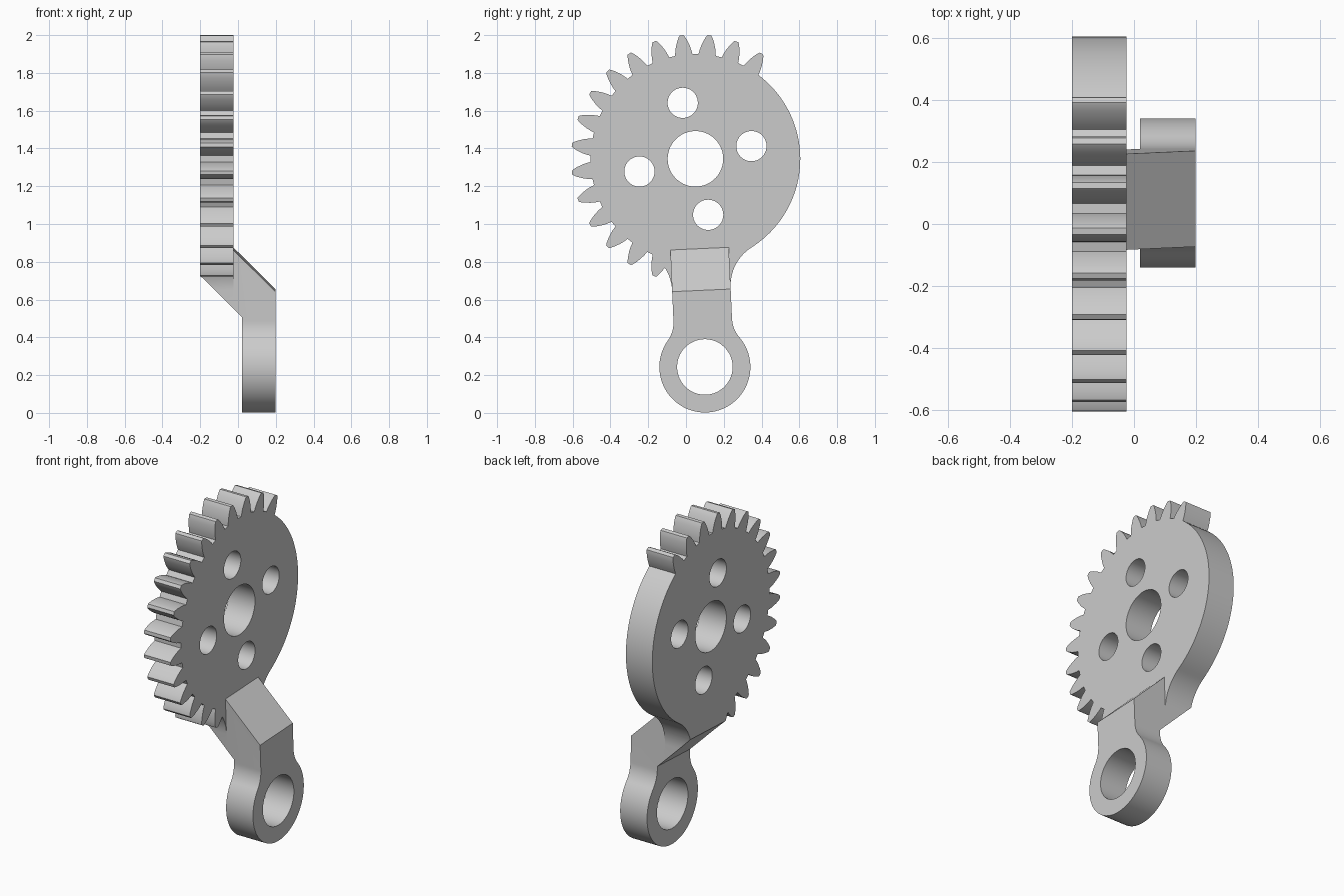
import bpy, bmesh
from math import radians, degrees, cos, sin, atan2, hypot, pi
from mathutils import Matrix

if "Cube" in bpy.data.objects:
    bpy.data.objects.remove(bpy.data.objects["Cube"])

# Local frame: gear centre at the origin, arm pointing down -z, then tilted
GEAR_Y, GEAR_Z = 0.05, 1.345
ARM_LEN, TILT = 1.103, 0.0453
ROOT_R, HOLE_R, PIN_R, RING_R = 0.555, 0.147, 0.08, 0.241
BACK, STEP, FRONT_IN, FRONT = -0.2, -0.025, 0.02, 0.198
HALF_W = 0.155
UNDER_Z = -0.832
TEETH, FIRST, PITCH = 16, 55.25, 360 / 28

grey = bpy.data.materials.new("plain_grey")
grey.use_nodes = True
grey.diffuse_color = (0.6, 0.6, 0.6, 1)
grey.node_tree.nodes["Principled BSDF"].inputs["Base Color"].default_value = (0.6, 0.6, 0.6, 1)


def arc(cy, cz, r, a, b, n):
    steps = [radians(a + (b - a) * i / n) for i in range(n + 1)]
    return [(cy + r * cos(t), cz + r * sin(t)) for t in steps]


def mirrored(points):
    return [(-y, z) for y, z in reversed(points)]


def prism(name, verts, offset):
    """Extrude a planar outline along an offset vector."""
    bm = bmesh.new()
    face = bm.faces.new([bm.verts.new(v) for v in verts])
    ext = bmesh.ops.extrude_face_region(bm, geom=[face])
    moved = [g for g in ext["geom"] if isinstance(g, bmesh.types.BMVert)]
    bmesh.ops.translate(bm, vec=offset, verts=moved)
    bmesh.ops.recalc_face_normals(bm, faces=bm.faces)
    mesh = bpy.data.meshes.new(name)
    bm.to_mesh(mesh)
    bm.free()
    mesh.materials.append(grey)
    obj = bpy.data.objects.new(name, mesh)
    bpy.context.collection.objects.link(obj)
    return obj


def plate(name, outline, x0, x1):
    return prism(name, [(x0, y, z) for y, z in outline], (x1 - x0, 0, 0))


def combine(target, tool, operation):
    mod = target.modifiers.new(operation, "BOOLEAN")
    mod.operation, mod.solver, mod.object = operation, "EXACT", tool
    bpy.context.view_layer.objects.active = target
    bpy.ops.object.modifier_apply(modifier=mod.name)
    bpy.data.objects.remove(tool)


def drill(target, y, z, r):
    combine(target, plate("hole_cutter", arc(y, z, r, 0, 354.375, 63), -0.5, 0.5), "DIFFERENCE")


# Toothed plate: neck, fillet, smooth rim, teeth, fillet
fillet = arc(HALF_W + 0.24, -0.69, 0.24, 180, 120, 16)
outline = [(HALF_W, -0.9)] + fillet
outline += arc(0, 0, ROOT_R, -58, FIRST - 6, 48)
flank = [(0.555, 0.046), (0.575, 0.043), (0.6, 0.037), (0.63, 0.026), (0.65, 0.016), (0.658, 0.010)]
for k in range(TEETH):
    mid = radians(FIRST + k * PITCH)
    sides = [(r, -h) for r, h in flank] + [(r, h) for r, h in reversed(flank)]
    for r, h in sides:
        if k == TEETH - 1 and h > 0 and r < 0.6:
            continue
        outline.append((r * cos(mid + h / r), r * sin(mid + h / r)))
outline += [p for p in mirrored(fillet) if degrees(atan2(-p[0], -p[1])) < 18.5]
outline.append((-HALF_W, -0.9))
gear = plate("gear_plate", outline, BACK, STEP)

# Slanted underside of the plate
bm = bmesh.new()
bm.from_mesh(gear.data)
cut = bmesh.ops.bisect_plane(bm, geom=bm.verts[:] + bm.edges[:] + bm.faces[:],
                             plane_co=(FRONT_IN, 0, UNDER_Z), plane_no=(1, 0, 1), clear_inner=True)
bmesh.ops.holes_fill(bm, edges=[e for e in bm.edges if e.is_boundary], sides=0)
bmesh.ops.recalc_face_normals(bm, faces=bm.faces)
bm.to_mesh(gear.data)
bm.free()

# Centre bore and four pin holes
drill(gear, 0, 0, HOLE_R)
for i in range(4):
    a = radians(10.2) + i * pi / 2
    drill(gear, 0.304 * cos(a), 0.304 * sin(a), PIN_R)

# Cranked arm with an eye: outline trimmed by its side profile
half = [(HALF_W, -0.4)]
half += arc(HALF_W + 0.165, 0.25 - ARM_LEN, 0.165, 180, 218, 10)
half += arc(0, -ARM_LEN, RING_R, 36, -90, 32)
arm = plate("cranked_arm", half + mirrored(half[:-1]), STEP, FRONT)
profile = [(STEP, -0.476), (FRONT, -0.697), (FRONT + 0.1, -0.697), (FRONT + 0.1, -1.5),
           (FRONT_IN, -1.5), (FRONT_IN, UNDER_Z), (STEP, UNDER_Z + FRONT_IN - STEP)]
combine(arm, prism("profile_cutter", [(x, -0.5, z) for x, z in profile], (0, 1, 0)), "INTERSECT")
drill(arm, 0, -ARM_LEN, HOLE_R)

# Tilt and place, then shade
for obj in (gear, arm):
    obj.data.transform(Matrix.Translation((0, GEAR_Y, GEAR_Z)) @ Matrix.Rotation(TILT, 4, "X"))
    bpy.ops.object.select_all(action="DESELECT")
    obj.select_set(True)
    bpy.context.view_layer.objects.active = obj
    bpy.ops.object.shade_smooth_by_angle(angle=radians(25))
